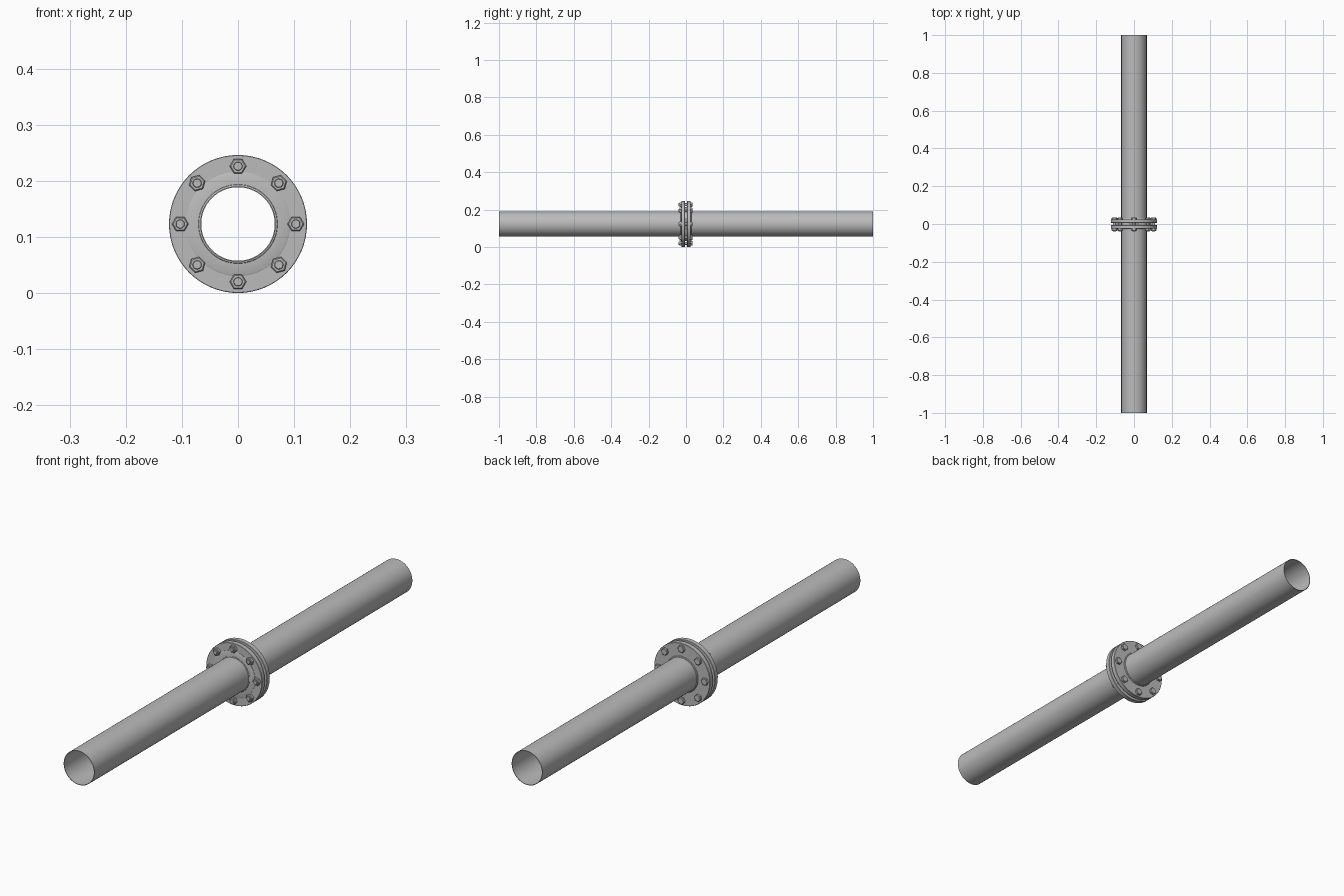
import bpy, bmesh, math
from mathutils import Matrix

if "Cube" in bpy.data.objects:
    bpy.data.objects.remove(bpy.data.objects["Cube"])

R = 0.123           # flange radius, also the axis height
BOLT_CIRCLE = 0.103

steel = bpy.data.materials.new("grey_steel")
steel.use_nodes = True
grey = (0.5, 0.5, 0.5, 1)
steel.diffuse_color = grey
steel.node_tree.nodes["Principled BSDF"].inputs["Base Color"].default_value = grey


def lathe(name, profile, closed=True, sides=64, x=0, z=R, turn=0):
    """Revolve a (radius, y) profile around an axis along y."""
    bm = bmesh.new()
    rings = []
    for i in range(sides):
        a = 2 * math.pi * i / sides + turn
        rings.append([bm.verts.new((r * math.cos(a), y, r * math.sin(a)))
                      for r, y in profile])
    n = len(profile)
    for i in range(sides):
        a, b = rings[i], rings[(i + 1) % sides]
        for j in range(n if closed else n - 1):
            k = (j + 1) % n
            bm.faces.new((a[j], a[k], b[k], b[j]))
    if not closed:
        for j in (0, n - 1):
            bm.faces.new([ring[j] for ring in rings])
    bmesh.ops.recalc_face_normals(bm, faces=bm.faces)
    bmesh.ops.transform(bm, matrix=Matrix.Translation((x, 0, z)), verts=bm.verts)
    mesh = bpy.data.meshes.new(name)
    bm.to_mesh(mesh)
    bm.free()
    mesh.materials.append(steel)
    ob = bpy.data.objects.new(name, mesh)
    bpy.context.collection.objects.link(ob)
    bpy.ops.object.select_all(action='DESELECT')
    ob.select_set(True)
    bpy.context.view_layer.objects.active = ob
    bpy.ops.object.shade_smooth_by_angle(angle=math.radians(30))
    return ob


# Two pipes, each with a flange and a weld bead around the neck
for side, s in (("front", -1), ("back", 1)):
    lathe(side + "_pipe", [(0.0675, 0.002 * s), (0.0675, s),
                           (0.0655, s), (0.0655, 0.002 * s)])
    lathe(side + "_flange", [(0.0665, 0.006 * s), (R - 0.001, 0.006 * s),
                             (R, 0.007 * s), (R, 0.024 * s),
                             (R - 0.001, 0.025 * s), (0.0665, 0.025 * s)])
    lathe(side + "_weld", [(0.067, 0.024 * s), (0.072, 0.024 * s),
                           (0.070, 0.028 * s), (0.067, 0.029 * s)])

# Raised collar on the front flange and gasket in the joint
lathe("front_collar", [(0.067, -0.024), (0.093, -0.024), (0.093, -0.026),
                       (0.091, -0.027), (0.067, -0.027)])
lathe("gasket", [(0.0665, -0.006), (0.092, -0.006),
                 (0.092, 0.006), (0.0665, 0.006)])

# Eight bolts: nut and threaded end at the front, hex head at the back
for i in range(8):
    a = i * math.pi / 4
    place = dict(closed=False, x=BOLT_CIRCLE * math.cos(a),
                 z=R + BOLT_CIRCLE * math.sin(a))
    turn = math.radians(15) * (i % 2)
    lathe("bolt_shank", [(0.008, 0.026), (0.008, -0.039), (0.007, -0.040)],
          sides=20, **place)
    lathe("bolt_nut", [(0.0148, -0.024), (0.0148, -0.034), (0.0125, -0.036)],
          sides=6, turn=turn, **place)
    lathe("bolt_head", [(0.0148, 0.024), (0.0148, 0.032), (0.0125, 0.034)],
          sides=6, turn=turn, **place)
